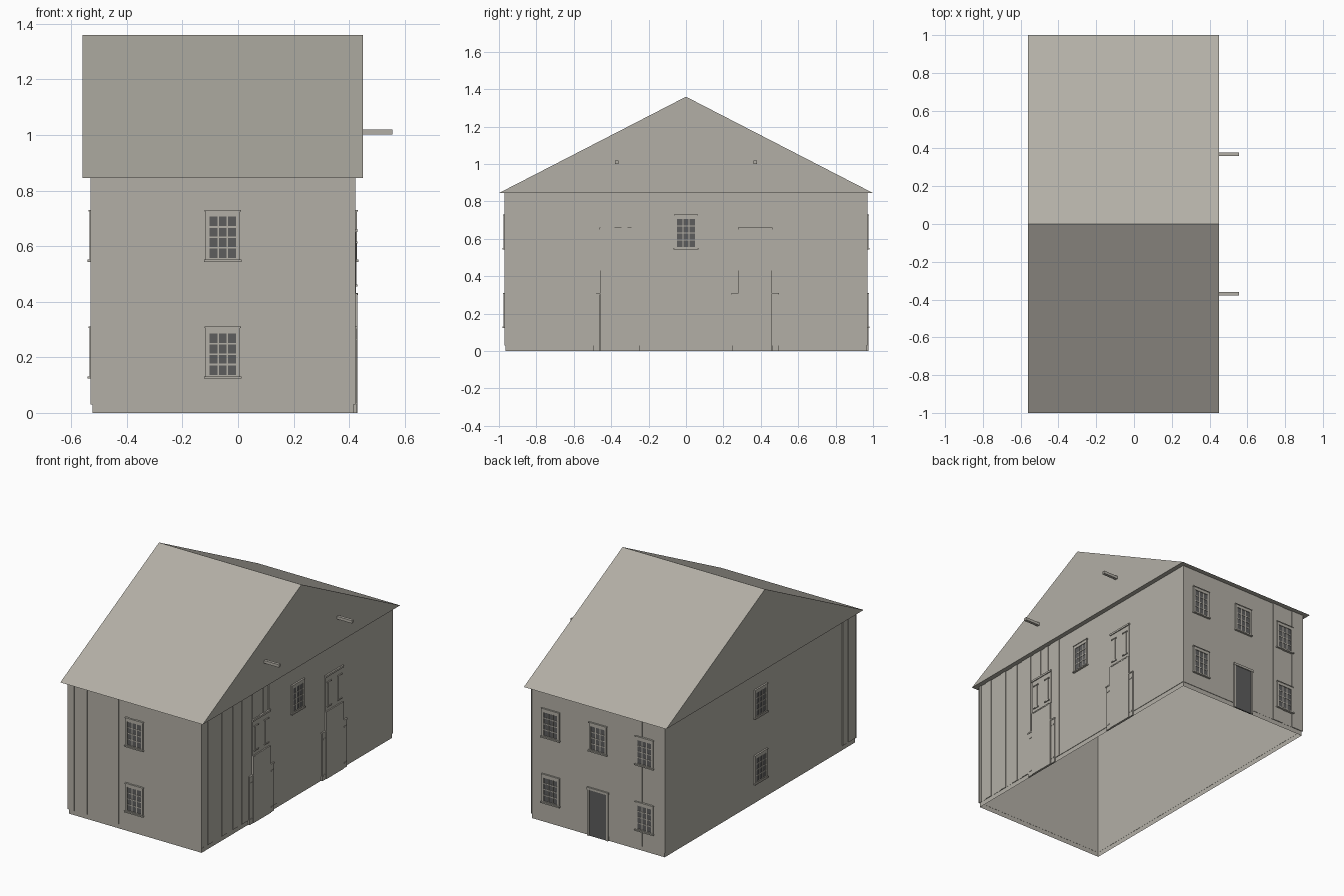
import bpy, bmesh, random
from mathutils import Vector

random.seed(4)
cube = bpy.data.objects.get("Cube")
if cube:
    bpy.data.objects.remove(cube, do_unlink=True)


def material(name, rgb):
    m = bpy.data.materials.new(name)
    m.use_nodes = True
    col = (*rgb, 1)
    m.diffuse_color = col
    m.node_tree.nodes["Principled BSDF"].inputs["Base Color"].default_value = col
    return m


WOOD = material("weathered grey wood", (0.45, 0.43, 0.38))
DARK = material("dark grey glass", (0.11, 0.11, 0.11))

# Outer wall planes and heights
X0, X1, Y = -0.53, 0.423, 0.97
EAVE, RIDGE = 0.845, 1.36
MID = -0.055

# Each wall: point on the plane, horizontal axis, outward normal, extent
WALLS = {
    "front": (Vector((0, -Y, 0)), Vector((1, 0, 0)), Vector((0, -1, 0)), X0, X1),
    "back": (Vector((0, Y, 0)), Vector((1, 0, 0)), Vector((0, 1, 0)), X0, X1),
    "right_side": (Vector((X1, 0, 0)), Vector((0, 1, 0)), Vector((1, 0, 0)), -Y, Y),
    "left_side": (Vector((X0, 0, 0)), Vector((0, 1, 0)), Vector((-1, 0, 0)), -Y, Y),
}


def finish(name, bm, mat):
    bmesh.ops.recalc_face_normals(bm, faces=bm.faces[:])
    me = bpy.data.meshes.new(name)
    bm.to_mesh(me)
    bm.free()
    me.materials.append(mat)
    ob = bpy.data.objects.new(name, me)
    bpy.context.collection.objects.link(ob)
    return ob


def add_box(bm, lo, hi):
    vs = bmesh.ops.create_cube(bm, size=1)["verts"]
    for v in vs:
        v.co = Vector([(a + b) / 2 + c * abs(b - a) for a, b, c in zip(lo, hi, v.co)])
    return vs


def boxes(name, wall, mat, parts):
    """Boxes on a wall, each given as u0, u1, z0, z1, inner and outer depth."""
    origin, axis, normal, _, _ = WALLS[wall]
    bm = bmesh.new()
    for u0, u1, z0, z1, d0, d1 in parts:
        a = origin + axis * u0 + normal * d0 + Vector((0, 0, z0))
        b = origin + axis * u1 + normal * d1 + Vector((0, 0, z1))
        add_box(bm, a, b)
    return finish(name, bm, mat)


# Hollow building shell, open underneath
bm = bmesh.new()
IN = 0.006
add_box(bm, (X0 + IN, -Y + IN, 0), (X1 - IN, Y - IN, EAVE))
bm.faces.ensure_lookup_table()
bmesh.ops.delete(bm, geom=[f for f in bm.faces if f.calc_center_median().z < 0.01],
                 context="FACES_ONLY")
finish("wall_shell", bm, WOOD)

# Roof with overhanging gables
bm = bmesh.new()
tri = [bm.verts.new((-0.56, y, z)) for y, z in ((-1, EAVE), (1, EAVE), (0, RIDGE))]
gable = bm.faces.new(tri)
ext = bmesh.ops.extrude_face_region(bm, geom=[gable], use_keep_orig=True)
for v in ext["geom"]:
    if isinstance(v, bmesh.types.BMVert):
        v.co.x = 0.45
finish("roof", bm, WOOD)

# Rows of vertical boards with uneven widths and depths
for wall, (_, _, _, start, end) in WALLS.items():
    gaps = (0.02, 0.13) if wall in ("front", "back") else (0.02, 0.09)
    parts, u, level = [], start, 0
    while u < end:
        nxt = min(u + random.uniform(*gaps), end)
        if end - nxt < 0.02:
            nxt = end
        parts.append((u, nxt, 0.03, EAVE, -0.007, -0.001 - 0.004 * level))
        level = 1 - level if random.random() < 0.85 else 0.5
        u = nxt
    boxes(wall + "_boards", wall, WOOD, parts)


# Windows with three by four panes
def window(name, wall, u, z):
    w, h = 0.062, 0.185
    pu, pz0, pz1 = 0.048, z + 0.012, z + 0.161
    boxes(name + "_glass", wall, DARK, [(u - pu, u + pu, pz0, pz1, -0.006, 0.001)])
    parts = [
        (u - w, u - pu, z, z + h, -0.006, 0.005),
        (u + pu, u + w, z, z + h, -0.006, 0.005),
        (u - pu, u + pu, pz1, z + h, -0.006, 0.005),
        (u - w - 0.005, u + w + 0.005, z - 0.002, z + 0.006, -0.006, 0.011),
        (u - pu, u + pu, z + 0.006, pz0, -0.006, 0.005),
        (u - w - 0.003, u + w + 0.003, z + h - 0.005, z + h, -0.006, 0.008),
    ]
    for i in (1, 2):
        c = u - pu + 2 * pu * i / 3
        parts.append((c - 0.003, c + 0.003, pz0, pz1, -0.006, 0.003))
    for i in (1, 2, 3):
        c = pz0 + (pz1 - pz0) * i / 4
        parts.append((u - pu, u + pu, c - 0.003, c + 0.003, -0.006, 0.003))
    boxes(name + "_frame", wall, WOOD, parts)


LOW, HIGH = 0.125, 0.545
for wall, u in (("front", MID), ("left_side", 0)):
    window(wall + "_lower_window", wall, u, LOW)
    window(wall + "_upper_window", wall, u, HIGH)
window("right_side_window", "right_side", 0, HIGH)
for side, off in (("left", 0.335), ("middle", 0), ("right", -0.33)):
    window("back_upper_window_" + side, "back", MID + off, HIGH)
    if off:
        window("back_lower_window_" + side, "back", MID + off, LOW)

# Back door and its casing
boxes("back_door", "back", DARK, [(MID - 0.06, MID + 0.06, 0, 0.295, -0.007, 0.001)])
boxes("back_door_frame", "back", WOOD, [
    (MID - 0.073, MID - 0.06, 0, 0.295, -0.007, 0.005),
    (MID + 0.06, MID + 0.073, 0, 0.295, -0.007, 0.005),
    (MID - 0.076, MID + 0.076, 0.295, 0.31, -0.007, 0.007)])

# Loading bays on the right side: door, side posts, loft hatch and hoist beam
for name, c in (("front", -0.37), ("back", 0.37)):
    door = [(c - 0.088, c + 0.088, 0, 0.43, -0.007, 0.007)]
    posts, hatch = [], [
        (c - 0.09, c + 0.09, 0.43, 0.655, -0.007, 0.001),
        (c - 0.092, c + 0.092, 0.65, 0.662, -0.007, 0.007),
        (c - 0.075, c + 0.075, 0.424, 0.432, -0.007, 0.009),
    ]
    for s in (-1, 1):
        # Side post with cap and two hinge straps
        a, b = sorted((c + s * 0.09, c + s * 0.124))
        posts.append((a, b, 0, 0.305, -0.007, 0.004))
        posts.append((a - 0.003, b + 0.003, 0.302, 0.31, -0.007, 0.007))
        for z in (0.03, 0.262):
            k = c + s * 0.107
            posts.append((k - 0.012, k + 0.012, z, z + 0.006, 0, 0.006))
        # Hatch stile with straps
        k = c + s * 0.051
        hatch.append((k - 0.012, k + 0.012, 0.46, 0.615, 0, 0.004))
        for z in (0.455, 0.61):
            k2 = c + s * 0.052
            hatch.append((k2 - 0.022, k2 + 0.022, z, z + 0.007, 0, 0.007))
    boxes(name + "_bay_door", "right_side", WOOD, door)
    boxes(name + "_bay_posts", "right_side", WOOD, posts)
    boxes(name + "_loft_hatch", "right_side", WOOD, hatch)
    bm = bmesh.new()
    add_box(bm, (0.44, c - 0.009, 1.001), (0.555, c + 0.009, 1.019))
    finish(name + "_hoist_beam", bm, WOOD)
